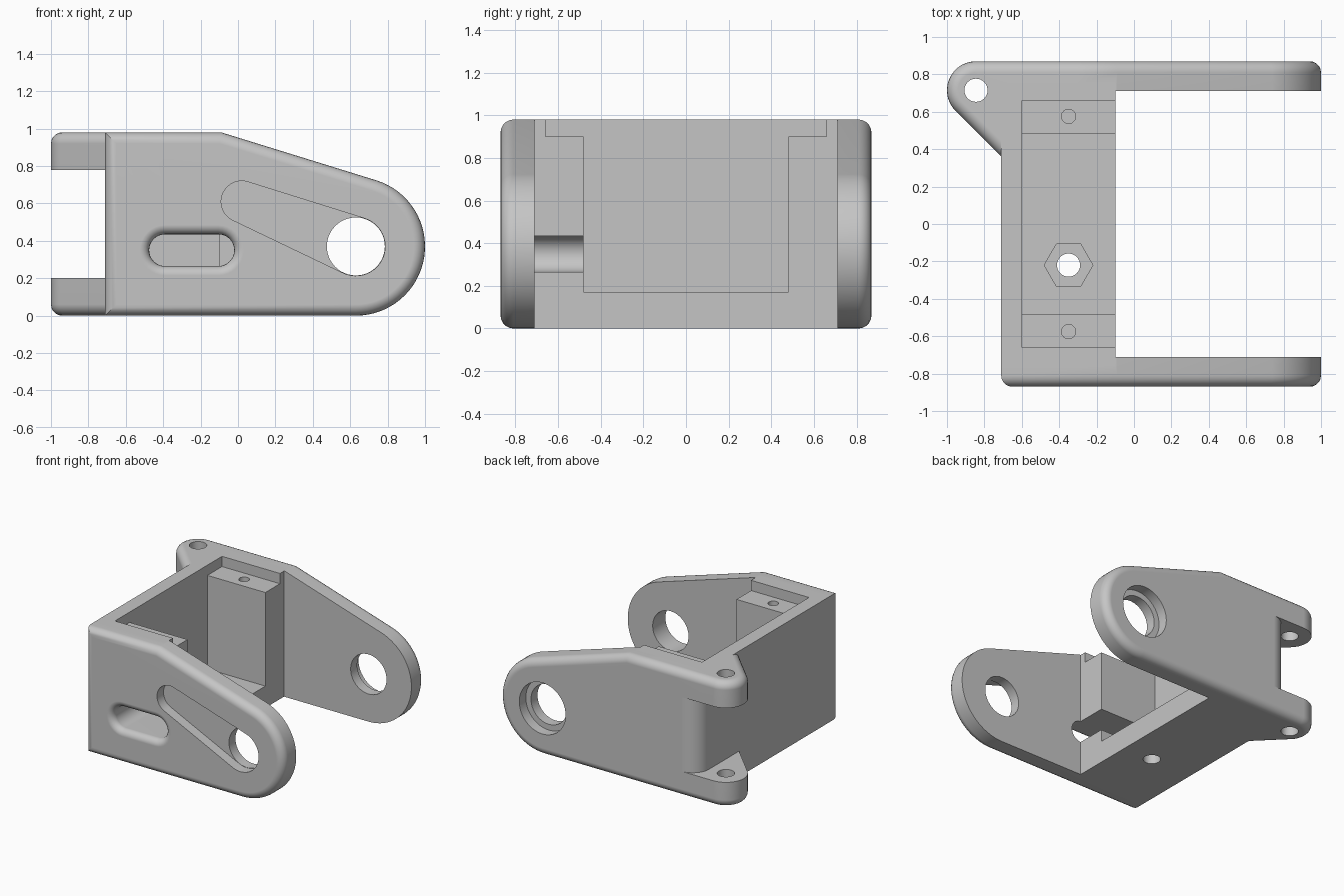
import bpy, bmesh
from math import sin, cos, pi, radians, sqrt, acos, atan2, hypot
from mathutils import Vector

if "Cube" in bpy.data.objects:
    bpy.data.objects.remove(bpy.data.objects["Cube"])

TOP, HALF, INNER, BACK = 0.98, 0.87, 0.71, -0.71
RIM = 0.06
PIVOT, PIVOT_R, END_R = (0.63, 0.37), 0.155, 0.37

grey = bpy.data.materials.new("plain grey")
grey.use_nodes = True
grey.diffuse_color = (0.56, 0.56, 0.56, 1)
grey.node_tree.nodes["Principled BSDF"].inputs["Base Color"].default_value = grey.diffuse_color


def arc(centre, r, a, b, n=24):
    """Points on an arc between two angles in radians."""
    return [(centre[0] + r * cos(a + (b - a) * i / n),
             centre[1] + r * sin(a + (b - a) * i / n)) for i in range(n + 1)]


def circle(centre, r, n=48):
    return arc(centre, r, 0, 2 * pi, n)[:-1]


def stadium(a, b, r):
    return arc(b, r, -pi / 2, pi / 2, 16) + arc(a, r, pi / 2, 1.5 * pi, 16)


def along(axis, pts, d):
    """Place a flat outline at distance d along the y or z axis."""
    return [Vector((u, d, v)) if axis == "y" else Vector((u, v, d)) for u, v in pts]


def solid(name, rings, rim_test=None):
    """Closed solid through equal rings, with chosen rim edges rounded."""
    bm = bmesh.new()
    loops = [[bm.verts.new(p) for p in ring] for ring in rings]
    n = len(loops[0])
    for lo, hi in zip(loops, loops[1:]):
        for i in range(n):
            j = (i + 1) % n
            bm.faces.new((lo[i], lo[j], hi[j], hi[i]))
    bm.faces.new(loops[0][::-1])
    bm.faces.new(loops[-1])
    bmesh.ops.recalc_face_normals(bm, faces=bm.faces)
    if rim_test:
        edges = [e for e in bm.edges if rim_test(e.verts[0].co, e.verts[1].co)]
        bmesh.ops.bevel(bm, geom=edges, offset=RIM, segments=5, profile=0.5,
                        affect='EDGES')
    mesh = bpy.data.meshes.new(name)
    bm.to_mesh(mesh)
    bm.free()
    mesh.materials.append(grey)
    ob = bpy.data.objects.new(name, mesh)
    bpy.context.collection.objects.link(ob)
    return ob


def prism(name, axis, pts, lo, hi, rim_test=None):
    return solid(name, [along(axis, pts, lo), along(axis, pts, hi)], rim_test)


def box(name, x, y, z):
    return prism(name, "z", [(x[0], y[0]), (x[1], y[0]), (x[1], y[1]), (x[0], y[1])], *z)


def combine(target, other, operation):
    """Apply a boolean and remove the helper."""
    other.hide_render = True
    mod = target.modifiers.new("boolean", 'BOOLEAN')
    mod.operation, mod.solver, mod.object = operation, 'EXACT', other
    bpy.context.view_layer.objects.active = target
    bpy.ops.object.modifier_apply(modifier=mod.name)
    bpy.data.objects.remove(other)


def arm_outline(start):
    shoulder = (-0.09, TOP)
    dx, dz = shoulder[0] - PIVOT[0], shoulder[1] - PIVOT[1]
    tangent = atan2(dz, dx) - acos(END_R / hypot(dx, dz))
    return [(start, 0)] + arc(PIVOT, END_R, -pi / 2, tangent, 32) + [shoulder, (start, TOP)]


# Main body with the two side arms, rounded on their outer rims
bracket = box("bracket", (BACK, -0.1), (-0.75, 0.75), (0, TOP))
front_arm = prism("front_arm", "y", arm_outline(BACK), -HALF, -INNER,
                  lambda a, b: max(a.y, b.y) < -HALF + 0.001)
JOIN = -0.3
back_arm = prism("back_arm", "y", arm_outline(JOIN), INNER, HALF,
                 lambda a, b: min(a.y, b.y) > HALF - 0.001 and max(a.x, b.x) > JOIN + 0.001)

# Hinge lug at the back corner
LUG = (-0.845, 0.715)
lug_pts = ([(JOIN, HALF)] + arc(LUG, HALF - LUG[1], pi / 2, 1.25 * pi)
           + [(-0.62, 0.27), (-0.5, 0.27), (-0.5, 0.6), (JOIN, 0.6)])


def lug_rim(a, b):
    inside = [p for p in (a, b) if p.x > -0.55 and p.y < HALF - 0.001]
    return abs(a.z - b.z) < 0.001 and not inside


hinge_lug = prism("hinge_lug", "z", lug_pts, 0, TOP, lug_rim)
for part in (front_arm, back_arm, hinge_lug):
    combine(bracket, part, 'UNION')

# Gap between the two hinge lugs, leaving a rounded body corner
gap_pts = ([(BACK, 0.2)] + arc((-0.57, 0.73), 0.14, pi, pi / 2, 12)
           + [(-0.57, 1.0), (-1.1, 1.0), (-1.1, 0.2)])
cutters = [prism("lug_gap", "z", gap_pts, 0.2, 0.78),
           prism("lug_hole", "z", circle(LUG, 0.062, 32), -0.1, 1.1)]

# Pocket with two raised mounting ledges
cutters += [box("pocket", (-0.6, 0.1), (-0.48, 0.48), (0.17, 1.1)),
            box("pocket_top", (-0.6, 0.1), (-0.66, 0.66), (0.9, 1.2))]
for side in (-1, 1):
    cutters.append(prism("screw_hole", "z", circle((-0.35, side * 0.575), 0.038, 24), 0.5, 1.0))

# Nut recess and bolt hole in the floor
BOLT = (-0.35, -0.22)
cutters += [prism("nut_recess", "z", circle(BOLT, 0.13, 6), 0.09, 0.3),
            prism("bolt_hole", "z", circle(BOLT, 0.062, 32), -0.1, 0.3)]

# Pivot holes, with a counterbore on the back arm
cutters += [prism("pivot_hole", "y", circle(PIVOT, PIVOT_R), -1, 1),
            prism("counterbore", "y", circle(PIVOT, 0.2), 0.79, 1)]

# Tapered lever recess on the front arm
TIP, TIP_R, ROOT_R = (0.02, 0.61), 0.11, PIVOT_R + 0.002
dx, dz = PIVOT[0] - TIP[0], PIVOT[1] - TIP[1]
heading, spread = atan2(dz, dx), acos((TIP_R - ROOT_R) / hypot(dx, dz))
lever_pts = (arc(PIVOT, ROOT_R, heading - spread, heading + spread)
             + arc(TIP, TIP_R, heading + spread, heading + 2 * pi - spread))
cutters.append(prism("lever_recess", "y", lever_pts, -1, -HALF + 0.08))

# Cable slot with a flared mouth
FLARE, STEPS = 0.05, 5
ends = ((-0.39, 0.35), (-0.105, 0.35))
rings = [along("y", stadium(*ends, 0.085), -0.4)]
for i in range(STEPS + 1):
    a = i / STEPS * pi / 2
    r = 0.085 + FLARE * (1 - cos(a))
    rings.append(along("y", stadium(*ends, r), -HALF + FLARE * (1 - sin(a))))
rings.append(along("y", stadium(*ends, 0.085 + FLARE), -1))
cutters.append(solid("cable_slot", rings))

for cutter in cutters:
    combine(bracket, cutter, 'DIFFERENCE')

# Smooth the curved surfaces and keep the flats clean
bpy.ops.object.select_all(action='DESELECT')
bracket.select_set(True)
bpy.context.view_layer.objects.active = bracket
bpy.ops.object.shade_smooth_by_angle(angle=radians(30))
weighted = bracket.modifiers.new("clean_flats", 'WEIGHTED_NORMAL')
weighted.keep_sharp = True
